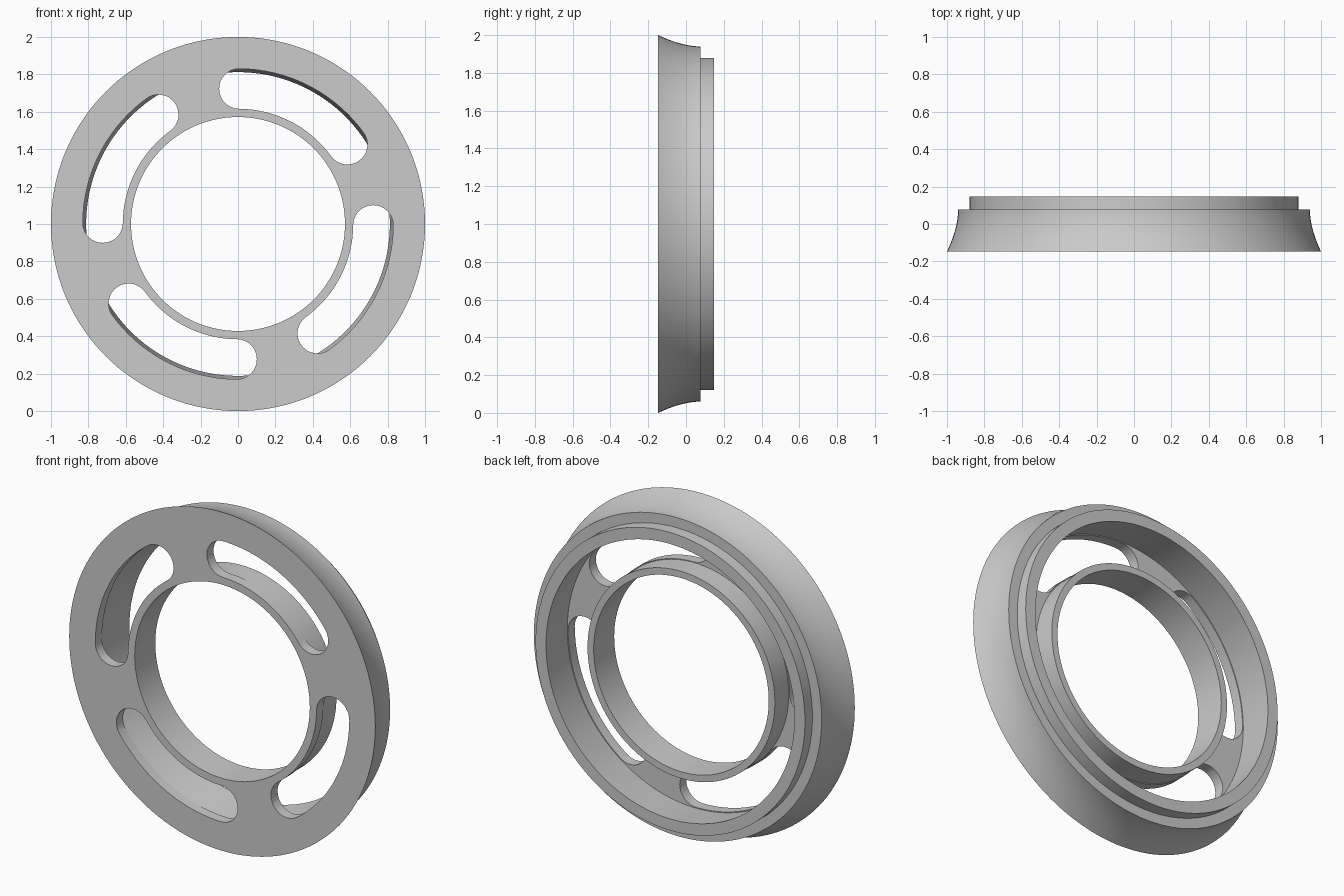
import bpy, bmesh, math
from mathutils import Vector, Matrix

cube = bpy.data.objects.get("Cube")
if cube:
    bpy.data.objects.remove(cube, do_unlink=True)

# Depths (front to back) and radii
FRONT, BACK = -0.147, 0.147
LEDGE, PLATE_BACK, HUB_BACK = 0.077, -0.085, 0.045
BORE, HUB = 0.572, 0.612
SLOT_IN, SLOT_OUT = 0.616, 0.83
STEPS = 144

grey = bpy.data.materials.new("light_grey")
grey.use_nodes = True
colour = (0.6, 0.6, 0.6, 1)
grey.diffuse_color = colour
grey.node_tree.nodes["Principled BSDF"].inputs["Base Color"].default_value = colour


def make_object(name, bm):
    bmesh.ops.recalc_face_normals(bm, faces=bm.faces)
    mesh = bpy.data.meshes.new(name)
    bm.to_mesh(mesh)
    bm.free()
    mesh.materials.append(grey)
    obj = bpy.data.objects.new(name, mesh)
    bpy.context.collection.objects.link(obj)
    return obj


def lathe(name, profile):
    """Revolve a closed (radius, depth) profile around the y axis."""
    bm = bmesh.new()
    verts = [bm.verts.new((r, y, 1)) for r, y in profile]
    edges = [bm.edges.new((v, verts[i - 1])) for i, v in enumerate(verts)]
    bmesh.ops.spin(bm, geom=verts + edges, cent=(0, 0, 1), axis=(0, 1, 0),
                   angle=math.tau, steps=STEPS, use_merge=True)
    bmesh.ops.remove_doubles(bm, verts=bm.verts, dist=0.0001)
    return make_object(name, bm)


def polar(radius, angle):
    return Vector((radius * math.cos(angle), 0, radius * math.sin(angle)))


def slot_outline(start, end, n=32):
    """Curved slot with round ends, between two end-centre angles."""
    mid, cap = (SLOT_IN + SLOT_OUT) / 2, (SLOT_OUT - SLOT_IN) / 2
    sweep = [start + (end - start) * i / n for i in range(n + 1)]
    turn = [math.pi * i / 16 for i in range(1, 16)]
    pts = [polar(SLOT_OUT, a) for a in sweep]
    pts += [polar(mid, end) + polar(cap, end + t) for t in turn]
    pts += [polar(SLOT_IN, a) for a in reversed(sweep)]
    pts += [polar(mid, start) + polar(cap, start + math.pi + t) for t in turn]
    return pts


# Ring body: flared outer wall, stepped back lip, front plate and short hub
flare = [(0.94 + 0.06 * (1 - i / 10) ** 1.8, FRONT + (LEDGE - FRONT) * i / 10)
         for i in range(11)]
ring = lathe("vented_ring", flare + [
    (0.88, LEDGE), (0.88, BACK), (0.812, BACK), (0.835, PLATE_BACK),
    (HUB, PLATE_BACK), (HUB, HUB_BACK), (BORE, HUB_BACK), (BORE, FRONT)])

# Four curved slots through the front plate
bm = bmesh.new()
for k in range(4):
    turn = Matrix.Rotation(k * math.pi / 2, 3, 'Y')
    outline = slot_outline(math.radians(36), math.radians(89.5))
    face = bm.faces.new([bm.verts.new(turn @ p + Vector((0, FRONT - 0.05, 1)))
                         for p in outline])
    grown = bmesh.ops.extrude_face_region(bm, geom=[face])["geom"]
    bmesh.ops.translate(bm, vec=(0, PLATE_BACK + 0.01 - FRONT + 0.05, 0),
                        verts=[g for g in grown if isinstance(g, bmesh.types.BMVert)])
cutter = make_object("slot_cutter", bm)
cutter.hide_render = True

cut = ring.modifiers.new("slots", 'BOOLEAN')
cut.operation = 'DIFFERENCE'
cut.solver = 'EXACT'
cut.object = cutter
bpy.ops.object.select_all(action='DESELECT')
bpy.context.view_layer.objects.active = ring
ring.select_set(True)
bpy.ops.object.modifier_apply(modifier=cut.name)
bpy.data.objects.remove(cutter, do_unlink=True)
bpy.ops.object.shade_smooth_by_angle(angle=math.radians(30))
